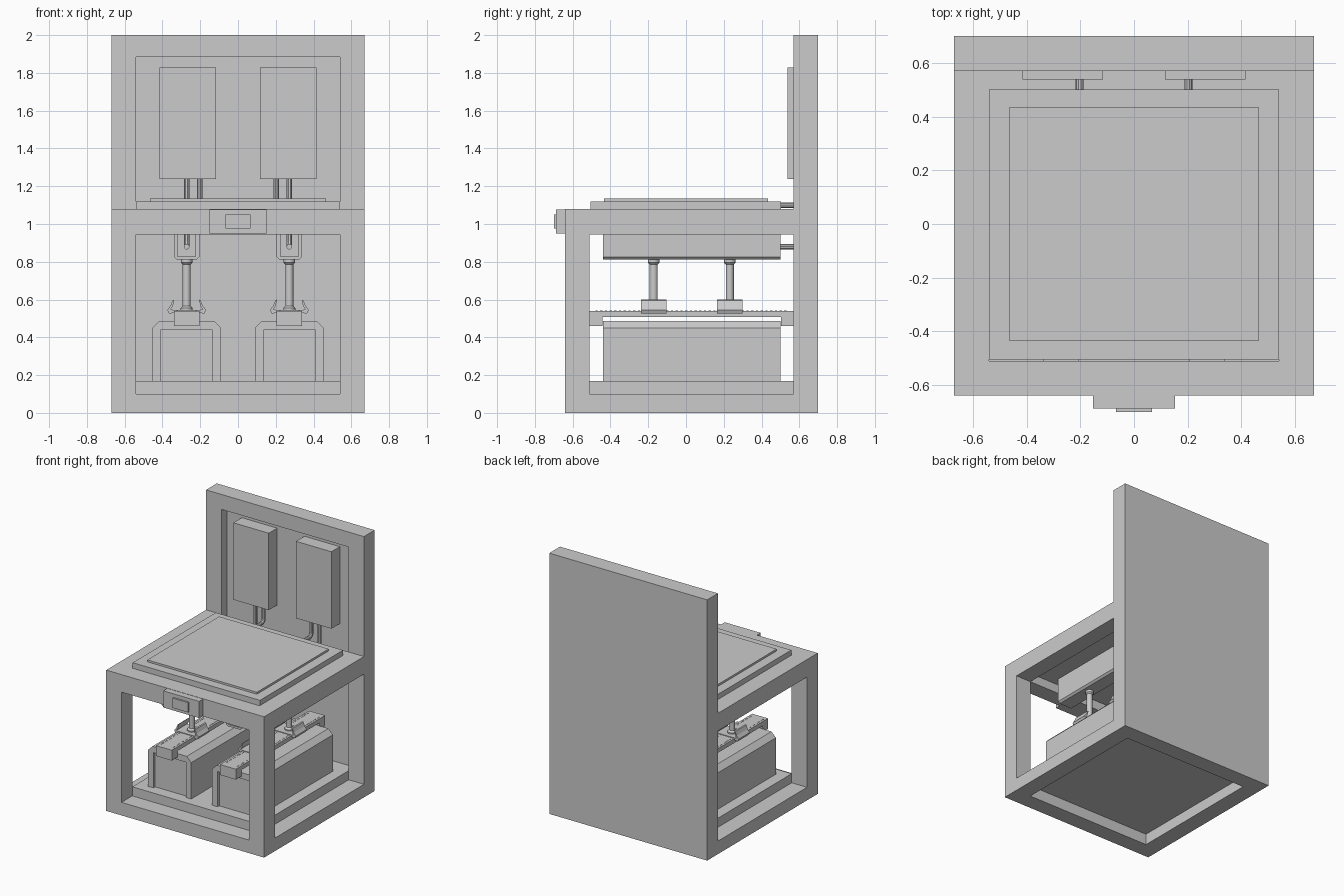
import bpy, bmesh, math
from mathutils import Vector

if "Cube" in bpy.data.objects:
    bpy.data.objects.remove(bpy.data.objects["Cube"])


def finish(name, bm):
    bmesh.ops.recalc_face_normals(bm, faces=bm.faces)
    me = bpy.data.meshes.new(name)
    bm.to_mesh(me)
    bm.free()
    ob = bpy.data.objects.new(name, me)
    bpy.context.collection.objects.link(ob)
    return ob


def add_box(bm, x0, x1, y0, y1, z0, z1):
    vs = bmesh.ops.create_cube(bm, size=1)["verts"]
    for v in vs:
        v.co = Vector((x1 if v.co.x > 0 else x0,
                       y1 if v.co.y > 0 else y0,
                       z1 if v.co.z > 0 else z0))


def boxes(name, *dims):
    bm = bmesh.new()
    for d in dims:
        add_box(bm, *d)
    return finish(name, bm)


def extrude_y(name, pts, y0, y1, cx=0):
    """Extrude an x-z outline along y."""
    bm = bmesh.new()
    f = bm.faces.new([bm.verts.new((x + cx, y0, z)) for x, z in pts])
    r = bmesh.ops.extrude_face_region(bm, geom=[f])
    for g in r["geom"]:
        if isinstance(g, bmesh.types.BMVert):
            g.co.y = y1
    return finish(name, bm)


def ring(name, xo, xi, yo0, yi0, yi1, yo1, z0, z1):
    """Rectangular ring lying flat."""
    bm = bmesh.new()
    outer = [(-xo, yo0), (xo, yo0), (xo, yo1), (-xo, yo1)]
    inner = [(-xi, yi0), (xi, yi0), (xi, yi1), (-xi, yi1)]
    v = [[bm.verts.new((x, y, z)) for x, y in p] for z in (z0, z1) for p in (outer, inner)]
    for i in range(4):
        j = (i + 1) % 4
        for a, b in ((0, 1), (2, 3), (0, 2), (1, 3)):
            bm.faces.new([v[a][i], v[a][j], v[b][j], v[b][i]])
    return finish(name, bm)


def smooth(ob):
    bpy.ops.object.select_all(action='DESELECT')
    ob.select_set(True)
    bpy.context.view_layer.objects.active = ob
    bpy.ops.object.shade_smooth_by_angle(angle=math.radians(35))


def lathe(name, profile, x, y, n=20):
    """Revolve radius-height pairs about a vertical axis."""
    bm = bmesh.new()
    rings = [[bm.verts.new((x + r * math.cos(2 * math.pi * i / n),
                            y + r * math.sin(2 * math.pi * i / n), z)) for i in range(n)]
             for r, z in profile]
    for a, b in zip(rings, rings[1:]):
        for i in range(n):
            bm.faces.new([a[i], a[(i + 1) % n], b[(i + 1) % n], b[i]])
    bm.faces.new(rings[0])
    bm.faces.new(rings[-1])
    smooth(finish(name, bm))


def pipe(name, x, z_top, z_low, y_wall=0.6, y_front=0.49, rad=0.015, bend=0.03):
    """Pipe running down the recess and turning forward."""
    pts = [(x, y_wall, z_top)]
    for i in range(7):
        a = math.pi / 2 * i / 6
        pts.append((x, y_wall - bend + bend * math.cos(a), z_low + bend - bend * math.sin(a)))
    pts.append((x, y_front, z_low))
    cu = bpy.data.curves.new(name, 'CURVE')
    cu.dimensions = '3D'
    cu.bevel_depth = rad
    cu.bevel_resolution = 3
    cu.use_fill_caps = True
    sp = cu.splines.new('POLY')
    sp.points.add(len(pts) - 1)
    for p, c in zip(sp.points, pts):
        p.co = (*c, 1)
    ob = bpy.data.objects.new(name, cu)
    bpy.context.collection.objects.link(ob)
    bpy.ops.object.select_all(action='DESELECT')
    ob.select_set(True)
    bpy.context.view_layer.objects.active = ob
    bpy.ops.object.convert(target='MESH')
    smooth(bpy.context.view_layer.objects.active)


W, I = 0.67, 0.54      # outer and inner half widths
F, FI, B = -0.64, -0.51, 0.57   # front, inner front, back wall plane

# Main frame
ring("bottom_frame", W, I, F, FI, B, 0.70, 0, 0.10)
ring("top_frame", W, I, F, FI, 0.50, B, 0.945, 1.08)
for s, side in ((-1, "left"), (1, "right")):
    a, b = sorted((s * I, s * W))
    boxes("front_post_" + side, (a, b, F, FI, 0.10, 0.945))

# Tall back wall with a recessed front
boxes("back_wall", (-W, W, 0.64, 0.70, 0.10, 2.0), (-W, -I, B, 0.64, 0.10, 2.0),
      (I, W, B, 0.64, 0.10, 2.0), (-I, I, B, 0.64, 1.885, 2.0))

# Floor and stepped top plate
boxes("floor_plate", (-I, I, FI, 0.64, 0.085, 0.17))
boxes("top_plate", (-I, I, -0.505, 0.502, 1.01, 1.12))
boxes("top_pad", (-0.465, 0.465, -0.435, 0.435, 1.12, 1.135))

# Control panel and screen
boxes("control_panel", (-0.152, 0.152, -0.688, F, 0.95, 1.078))
boxes("screen", (-0.067, 0.067, -0.70, -0.688, 0.975, 1.05))

for s, side in ((-1, "left"), (1, "right")):
    cx = 0.272 * s

    # Lower bed: chamfered shell around a block
    o, i, c = 0.183, 0.137, 0.038
    extrude_y("bed_shell_" + side,
              [(-o, 0.17), (-o, 0.487 - c), (-o + c, 0.487), (o - c, 0.487), (o, 0.487 - c),
               (o, 0.17), (i, 0.17), (i, 0.44), (-i, 0.44), (-i, 0.17)], -0.44, 0.50, cx)
    boxes("bed_block_" + side, (cx - i, cx + i, -0.42, 0.48, 0.17, 0.44))

    # Bridge rail above the bed, with end blocks
    r = 0.067
    boxes("rail_" + side, (cx - r, cx + r, FI, B, 0.508, 0.54),
          (cx - r, cx + r, FI, -0.442, 0.46, 0.508),
          (cx - r, cx + r, 0.502, B, 0.46, 0.508))
    boxes("rail_studs_" + side,
          *[(cx + k * 0.05 - 0.003, cx + k * 0.05 + 0.003, -0.48 + n * 0.025,
             -0.468 + n * 0.025, 0.539, 0.542) for k in (-1, 1) for n in range(41)])

    # Upper U-shaped channel under the top plate
    u, v, c = 0.067, 0.048, 0.014
    extrude_y("channel_" + side,
              [(-u, 1.01), (-u, 0.812 + c), (-u + c, 0.812), (u - c, 0.812), (u, 0.812 + c),
               (u, 1.01), (v, 1.01), (v, 0.828), (-v, 0.828), (-v, 1.01)], -0.44, 0.50, cx)

    # Carriages with flared clips and posts
    for y, end in ((-0.171, "front"), (0.232, "rear")):
        h = 0.067
        boxes("carriage_plate_%s_%s" % (side, end),
              (cx - 0.08, cx + 0.08, y - h, y + h, 0.535, 0.545))
        for m, edge in ((-1, "a"), (1, "b")):
            extrude_y("clip_%s_%s_%s" % (side, end, edge),
                      [(m * x, z) for x, z in ((0.066, 0.600), (0.074, 0.596), (0.085, 0.568),
                                               (0.102, 0.545), (0.093, 0.525), (0.068, 0.530),
                                               (0.068, 0.545), (0.084, 0.548), (0.072, 0.567))],
                      y - h, y + h, cx)
        lathe("post_%s_%s" % (side, end),
              [(0.032, 0.54), (0.032, 0.555), (0.021, 0.567), (0.021, 0.785),
               (0.030, 0.795), (0.030, 0.815)], cx, y)

    # Wall unit and its pipes
    px = 0.266 * s
    boxes("wall_unit_" + side, (px - 0.15, px + 0.15, 0.538, 0.64, 1.238, 1.828))
    pipe("upper_pipe_" + side, 0.203 * s, 1.26, 1.10)
    pipe("lower_pipe_" + side, 0.272 * s, 1.26, 0.88)
